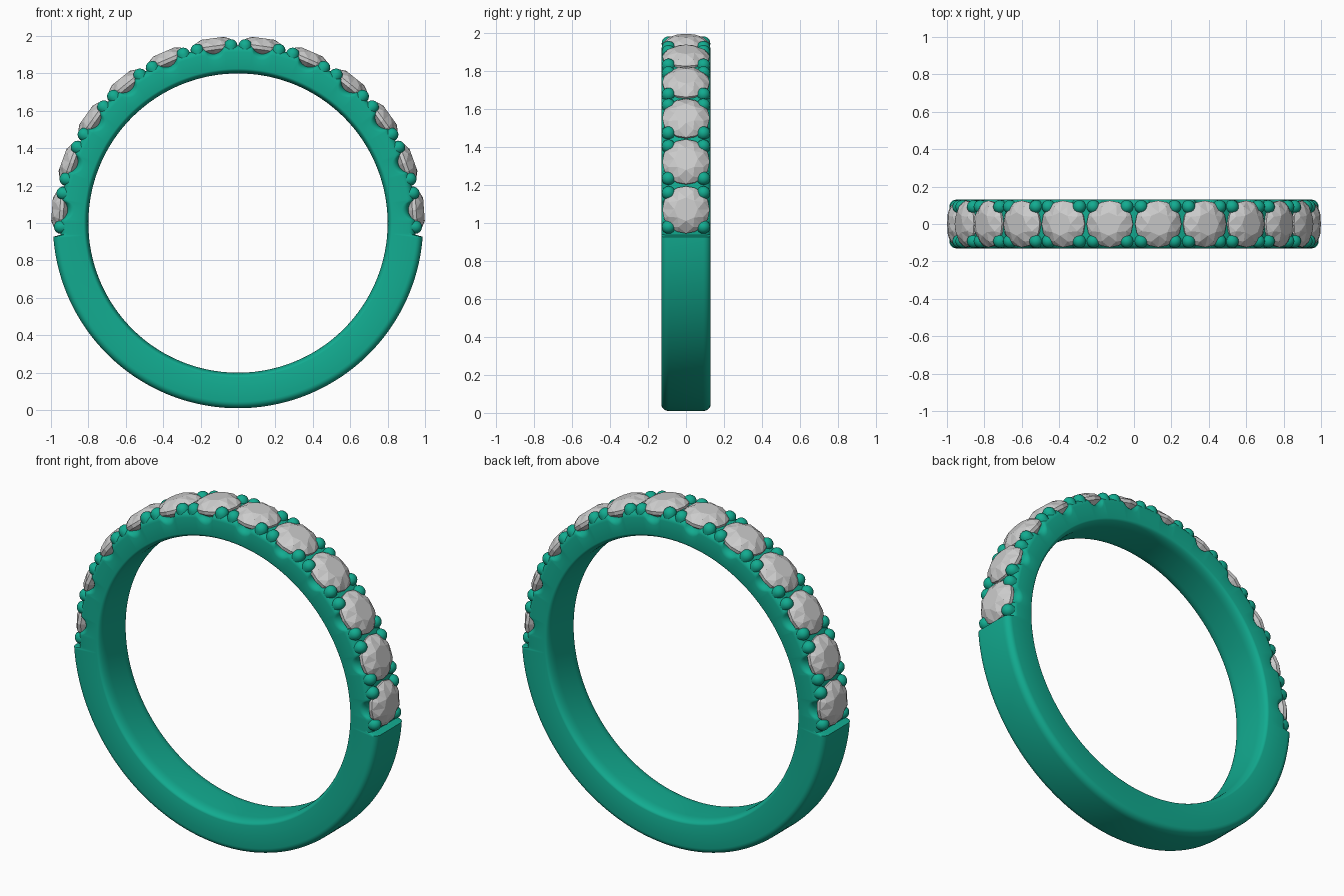
import bpy, bmesh
from math import sin, cos, pi, radians, sqrt
from mathutils import Matrix, Vector

if "Cube" in bpy.data.objects:
    bpy.data.objects.remove(bpy.data.objects["Cube"])

STEP = 15.6          # angle between stones, degrees
STONES = 12
CENTRE = Vector((0, 0, 1))
END = STEP * STONES / 2

metal = bpy.data.materials.new("teal_metal")
metal.diffuse_color = (0.006, 0.41, 0.28, 1)
metal.use_nodes = True
metal.node_tree.nodes["Principled BSDF"].inputs["Base Color"].default_value = metal.diffuse_color


def finish(bm, name, mat=None, smooth=False):
    bmesh.ops.recalc_face_normals(bm, faces=bm.faces)
    mesh = bpy.data.meshes.new(name)
    bm.to_mesh(mesh)
    bm.free()
    ob = bpy.data.objects.new(name, mesh)
    bpy.context.collection.objects.link(ob)
    if mat:
        mesh.materials.append(mat)
    if smooth:
        bpy.ops.object.select_all(action='DESELECT')
        ob.select_set(True)
        bpy.context.view_layer.objects.active = ob
        bpy.ops.object.shade_smooth_by_angle(angle=radians(45))
    return ob


def frame(deg):
    # local z points outward from the ring, angle measured from the top
    return Matrix.Translation(CENTRE) @ Matrix.Rotation(radians(deg), 4, 'Y')


# Band: rounded section swept round, with scallops under the stones
def outer_radius(deg):
    a = abs(deg)
    if a > END + 0.3:
        return 0.99
    s = abs(a % STEP - STEP / 2) * 0.0168
    if s < 0.055:
        return min(0.95, 0.968 - sqrt(0.055 ** 2 - s * s))
    return 0.95


def section(outer):
    pts = []
    corners = ((1, outer, 1, 0.04, 0.035, 0), (1, 0.8, -1, 0.06, 0.025, 1),
               (-1, 0.8, -1, 0.06, 0.025, 0), (-1, outer, 1, 0.04, 0.035, 1))
    for sy, r, sr, cy, cr, flip in corners:
        for i in range(7):
            t = (6 - i if flip else i) / 6 * pi / 2
            pts.append((sy * (0.13 - cy + cy * sin(t)), r - sr * cr + sr * cr * cos(t)))
    return pts


bm = bmesh.new()
N = 720
rings = []
for i in range(N):
    deg = (i + 0.5) * 360 / N - 180
    m = frame(deg)
    rings.append([bm.verts.new(m @ Vector((0, y, r))) for y, r in section(outer_radius(deg))])
for a, b in zip(rings, rings[1:] + rings[:1]):
    for j in range(len(a)):
        k = (j + 1) % len(a)
        bm.faces.new((a[j], a[k], b[k], b[j]))
finish(bm, "band", metal, True)

# Prongs: round-tipped posts, four to each stone
bm = bmesh.new()
for i in range(STONES):
    mid = (i - (STONES - 1) / 2) * STEP
    for sx in (-1, 1):
        for sy in (-1, 1):
            m = frame(mid + sx * (STEP / 2 - 2.35)) @ Matrix.Translation((0, sy * 0.092, 0.948))
            made = bmesh.ops.create_uvsphere(bm, u_segments=16, v_segments=10, radius=0.036)
            for v in made["verts"]:
                if v.co.z < -0.001:
                    v.co.z -= 0.03
                v.co = m @ v.co
finish(bm, "prongs", metal, True)


# Stones: faceted round brilliants
def ring(bm, n, r, z, turn=0.0):
    return [bm.verts.new((r * cos((i + turn) * 2 * pi / n), r * sin((i + turn) * 2 * pi / n), z))
            for i in range(n)]


def add_stone(deg, name):
    bm = bmesh.new()
    table = ring(bm, 8, 0.062, 0.997)
    kite = ring(bm, 8, 0.101, 0.981, 0.5)
    girdle = ring(bm, 16, 0.125, 0.955)
    low = ring(bm, 16, 0.123, 0.935)
    culet = bm.verts.new((0, 0, 0.85))
    bm.faces.new(table)
    for i in range(8):
        j = (i + 1) % 8
        g = [girdle[(2 * i + k) % 16] for k in range(3)]
        bm.faces.new((table[i], kite[i], table[j]))
        bm.faces.new((kite[i], g[0], g[1]))
        bm.faces.new((kite[i], g[1], g[2]))
        bm.faces.new((table[j], kite[i], g[2]))
        bm.faces.new((table[j], g[2], kite[j]))
    for i in range(16):
        j = (i + 1) % 16
        bm.faces.new((girdle[i], low[i], low[j], girdle[j]))
        bm.faces.new((low[i], culet, low[j]))
    bm.transform(frame(deg))
    finish(bm, name)


for i in range(STONES):
    add_stone((i - (STONES - 1) / 2) * STEP, f"stone_{i + 1}")
